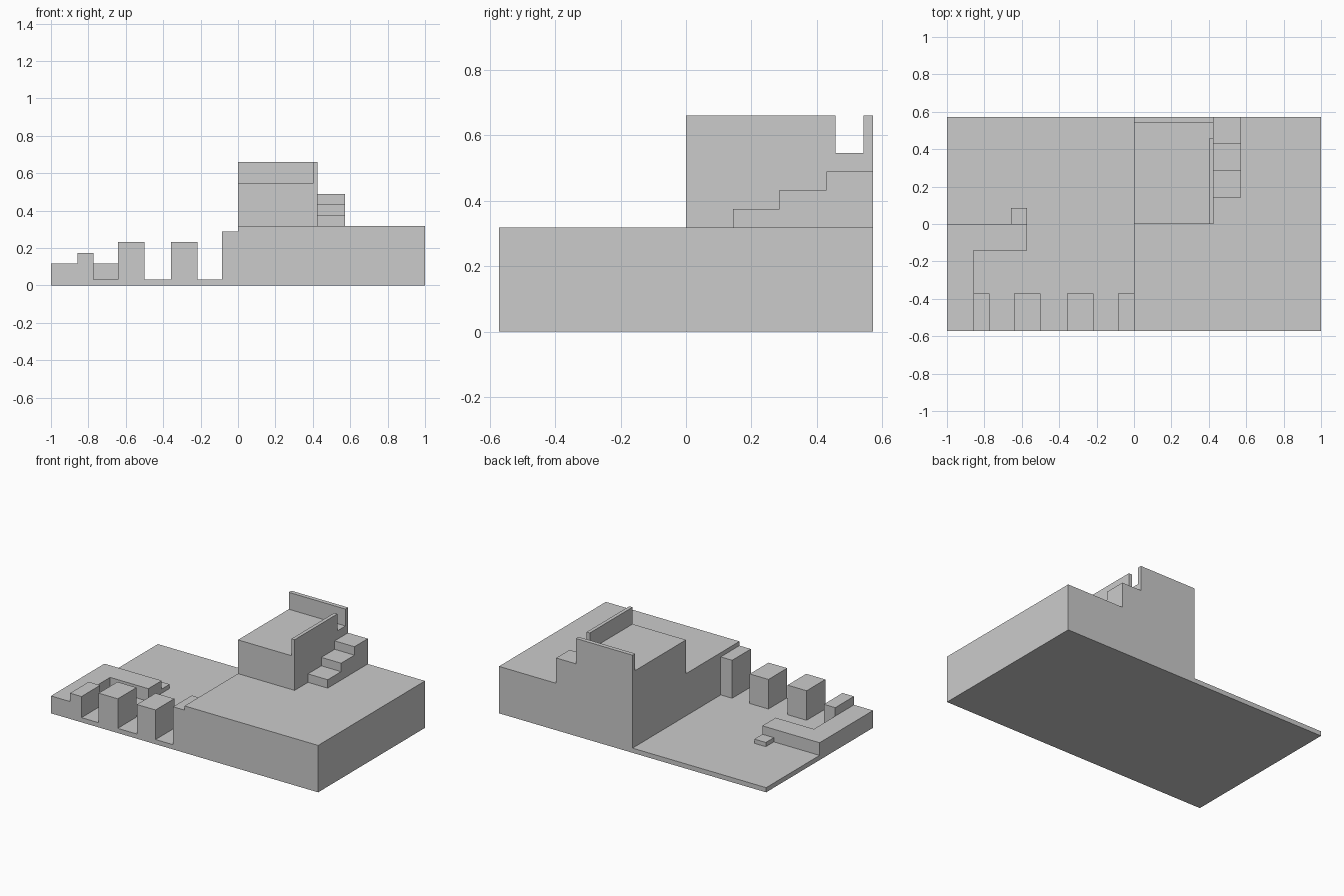
import bpy
import bmesh
from mathutils import Vector

if "Cube" in bpy.data.objects:
    bpy.data.objects.remove(bpy.data.objects["Cube"])

U = 1 / 7          # plan grid unit
FLOOR = 0.0317     # top of the low yard
DECK = FLOOR + 2 * U   # top of the raised terrace
BACK = 4 * U       # half depth


def prism(name, profile, axis, start, end):
    """Extrude a closed 2D profile along x (y,z points), y (x,z) or z (x,y)."""
    def place(p, t):
        return {'x': (t, p[0], p[1]), 'y': (p[0], t, p[1]), 'z': (p[0], p[1], t)}[axis]
    bm = bmesh.new()
    face = bm.faces.new([bm.verts.new(place(p, start)) for p in profile])
    ext = bmesh.ops.extrude_face_region(bm, geom=[face])
    shift = Vector(place((0, 0), end - start))
    bmesh.ops.translate(bm, vec=shift,
                        verts=[v for v in ext['geom'] if isinstance(v, bmesh.types.BMVert)])
    bmesh.ops.recalc_face_normals(bm, faces=bm.faces)
    mesh = bpy.data.meshes.new(name)
    bm.to_mesh(mesh)
    bm.free()
    obj = bpy.data.objects.new(name, mesh)
    bpy.context.collection.objects.link(obj)
    return obj


def box(name, x0, x1, y0, y1, z0, z1):
    return prism(name, [(x0, y0), (x1, y0), (x1, y1), (x0, y1)], 'z', z0, z1)


# Yard floor and raised terrace as one stepped section
prism("ground_and_terrace",
      [(-1, 0), (1, 0), (1, DECK), (0, DECK), (0, FLOOR), (-1, FLOOR)],
      'y', -BACK, BACK)

# Low L-shaped platform with a small step behind it
prism("corner_platform",
      [(-1, -BACK), (-6 * U, -BACK), (-6 * U, -U), (-4 * U, -U), (-4 * U, 0), (-1, 0)],
      'z', FLOOR, FLOOR + 0.6 * U)
box("platform_step", -4.6 * U, -4 * U, 0, 0.6 * U, FLOOR, FLOOR + 0.2 * U)

# Row of front pillars: x start, x end, height in grid units
pillars = [(-6, -5.4, 1.0), (-4.5, -3.5, 1.4), (-2.5, -1.52, 1.4), (-0.6, 0, 1.8)]
for i, (x0, x1, h) in enumerate(pillars, 1):
    box(f"front_pillar_{i}", x0 * U, x1 * U, -BACK, -2.6 * U, FLOOR, FLOOR + h * U)

# House block on the terrace with parapets on the right and back
HX = 0.424
ROOF = DECK + 1.6 * U
TOP = DECK + 2.4 * U
box("house_body", 0, HX, 0, BACK, DECK, ROOF)
box("right_parapet", 0.4, HX, 0, 3.2 * U, ROOF, TOP)
box("back_parapet", 0, HX, 3.8 * U, BACK, ROOF, TOP)

# Side stairs rising toward the back
steps = [(U, DECK), (BACK, DECK), (BACK, DECK + 1.2 * U)]
for i in (3, 2, 1):
    z = DECK + 0.4 * U * i
    if i < 3:
        steps.append(((i + 1) * U, z))
    steps.append((i * U, z))
prism_points = []
prism_points += steps[:3]
for i in (3, 2, 1):
    z = DECK + 0.4 * U * i
    prism_points.append((i * U, z))
    if i > 1:
        prism_points.append((i * U, z - 0.4 * U))
prism("side_stairs", prism_points, 'x', HX, 4 * U)
